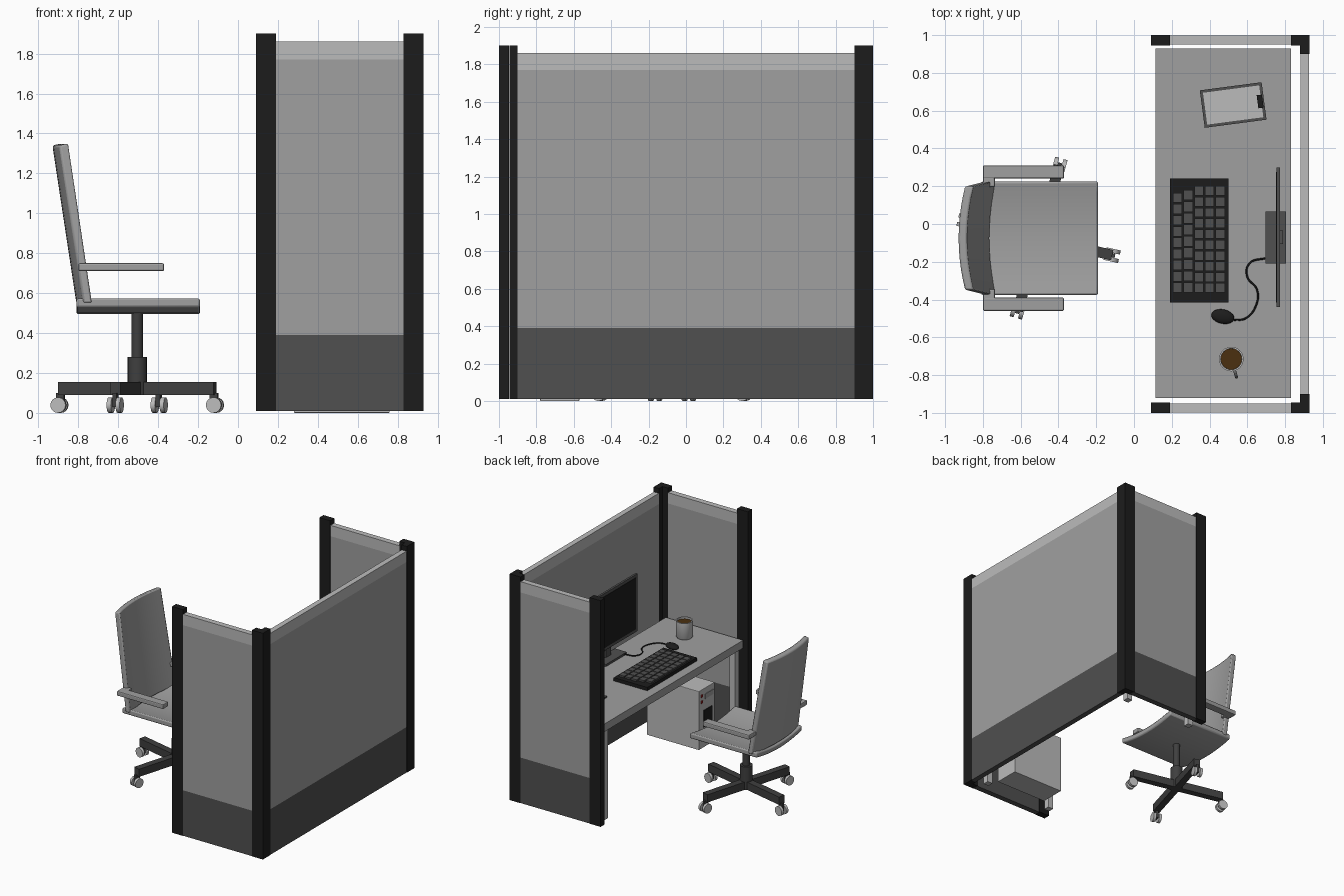
import bpy, bmesh, math
from mathutils import Matrix, Vector

if "Cube" in bpy.data.objects:
    bpy.data.objects.remove(bpy.data.objects["Cube"])


def material(name, r, g=None, b=None):
    m = bpy.data.materials.new(name)
    m.diffuse_color = (r, r if g is None else g, r if b is None else b, 1)
    m.use_nodes = True
    m.node_tree.nodes["Principled BSDF"].inputs["Base Color"].default_value = m.diffuse_color
    return m


BLACK = material("black", 0.012)
CHARCOAL = material("charcoal", 0.08)
STEEL = material("dark_grey", 0.05)
FABRIC = material("fabric", 0.35)
LIGHT = material("light_grey", 0.5)
BROWN = material("coffee_brown", 0.07, 0.03, 0.005)
RED = material("red", 0.4, 0.02, 0.02)


def finish(name, bm, mat=None, bevel=0, smooth=False):
    bmesh.ops.recalc_face_normals(bm, faces=bm.faces)
    me = bpy.data.meshes.new(name)
    bm.to_mesh(me)
    bm.free()
    ob = bpy.data.objects.new(name, me)
    bpy.context.collection.objects.link(ob)
    if mat:
        me.materials.append(mat)
    if bevel:
        mod = ob.modifiers.new("bevel", 'BEVEL')
        mod.width, mod.segments = bevel, 2
    if smooth:
        bpy.context.view_layer.objects.active = ob
        ob.select_set(True)
        bpy.ops.object.shade_smooth_by_angle(angle=math.radians(35))
        ob.select_set(False)
    return ob


def boxes(name, bounds, mat=None, bevel=0):
    """One object from boxes given as (x0, x1, y0, y1, z0, z1)."""
    bm = bmesh.new()
    for x0, x1, y0, y1, z0, z1 in bounds:
        mid = Vector((x0 + x1, y0 + y1, z0 + z1)) / 2
        size = Matrix.Diagonal((x1 - x0, y1 - y0, z1 - z0, 1))
        bmesh.ops.create_cube(bm, size=1, matrix=Matrix.Translation(mid) @ size)
    return finish(name, bm, mat, bevel)


def lathe(name, profile, mat=None, steps=24):
    """Spin an (r, z) profile around z."""
    bm = bmesh.new()
    vs = [bm.verts.new((r, 0, z)) for r, z in profile]
    es = [bm.edges.new(p) for p in zip(vs, vs[1:])]
    bmesh.ops.spin(bm, geom=vs + es, axis=(0, 0, 1), cent=(0, 0, 0),
                   angle=math.tau, steps=steps)
    bmesh.ops.remove_doubles(bm, verts=bm.verts, dist=1e-5)
    return finish(name, bm, mat, smooth=True)


def curved_slab(name, section, bend, cy, mat, n=10):
    """Sweep an (x, z, half_width) section along y, bowed by bend * u^2."""
    bm = bmesh.new()
    rings = []
    for i in range(n + 1):
        u = 2 * i / n - 1
        rings.append([bm.verts.new((x + bend[0] * u * u, cy + h * u, z + bend[1] * u * u))
                      for x, z, h in section])
    k = len(section)
    for a, b in zip(rings, rings[1:]):
        for j in range(k):
            bm.faces.new((a[j], a[(j + 1) % k], b[(j + 1) % k], b[j]))
    bm.faces.new(rings[0])
    bm.faces.new(rings[-1])
    ob = finish(name, bm, mat, smooth=True)
    mod = ob.modifiers.new("bevel", 'BEVEL')
    mod.width, mod.segments, mod.angle_limit = 0.01, 2, math.radians(40)
    return ob


def sided(s, x0, x1, y0, y1, z0, z1):
    return (x0, x1, min(s * y0, s * y1), max(s * y0, s * y1), z0, z1)


# Cubicle walls: three stacked bands, plus black posts
bands = [("kick", 0.01, 0.39, CHARCOAL), ("fabric", 0.39, 1.77, FABRIC), ("trim", 1.77, 1.86, LIGHT)]
for band, z0, z1, mat in bands:
    boxes("back_wall_" + band, [(0.882, 0.927, -0.91, 0.91, z0, z1)], mat)
    for side, s in (("left", 1), ("right", -1)):
        boxes(f"{side}_wall_{band}", [sided(s, 0.18, 0.84, 0.95, 0.997, z0, z1)], mat)
for side, s in (("left", 1), ("right", -1)):
    boxes(side + "_end_post", [sided(s, 0.09, 0.19, 0.945, 1, 0.01, 1.9)], BLACK)
    boxes(side + "_corner_post", [sided(s, 0.83, 0.93, 0.945, 1, 0.01, 1.9),
                                  sided(s, 0.88, 0.93, 0.9, 0.945, 0.01, 1.9)], BLACK)

# Desk
TOP = 0.83
boxes("desk_top", [(0.115, 0.83, -0.92, 0.93, 0.765, TOP)], FABRIC)
boxes("desk_legs", [(x - 0.025, x + 0.025, y - 0.025, y + 0.025, 0.01, 0.77)
                    for x in (0.16, 0.79) for y in (-0.865, 0.865)], LIGHT)

# Monitor
MY = -0.07
boxes("monitor_frame", [(0.755, 0.773, MY - 0.37, MY + 0.37, 0.92, 1.40)], CHARCOAL)
boxes("monitor_screen", [(0.752, 0.756, MY - 0.345, MY + 0.345, 0.945, 1.375)], BLACK)
boxes("monitor_stand", [(0.695, 0.805, MY - 0.14, MY + 0.135, TOP, TOP + 0.018),
                        (0.765, 0.79, MY - 0.035, MY + 0.035, TOP, 1.15)], CHARCOAL)

# Keyboard with staggered keys
boxes("keyboard", [(0.19, 0.50, -0.415, 0.24, TOP, TOP + 0.028)], BLACK)
keys = []
for row, (start, count) in enumerate([(0.165, 9), (0.18, 9), (0.2, 10), (0.2, 10), (0.2, 10)]):
    x = 0.206 + row * 0.0565
    pitch = (start + 0.37) / count
    for k in range(count):
        y = start - k * pitch
        keys.append((x, x + 0.049, y - pitch + 0.007, y, TOP + 0.02, TOP + 0.042))
boxes("keys", keys, CHARCOAL)

# Mouse and cord
bm = bmesh.new()
bmesh.ops.create_uvsphere(bm, u_segments=20, v_segments=12, radius=1)
mouse = finish("mouse", bm, BLACK, smooth=True)
mouse.scale, mouse.location = (0.062, 0.038, 0.022), (0.47, -0.49, TOP + 0.02)
mouse.rotation_euler.z = math.radians(-12)
cu = bpy.data.curves.new("mouse_cord", 'CURVE')
cu.dimensions, cu.bevel_depth, cu.bevel_resolution, cu.resolution_u = '3D', 0.005, 1, 6
path = [(0.53, -0.508), (0.59, -0.5), (0.65, -0.42), (0.65, -0.345),
        (0.6, -0.28), (0.61, -0.21), (0.7, -0.18)]
sp = cu.splines.new('BEZIER')
sp.bezier_points.add(len(path) - 1)
for p, (x, y) in zip(sp.bezier_points, path):
    p.co = (x, y, TOP + 0.01)
    p.handle_left_type = p.handle_right_type = 'AUTO'
cu.materials.append(BLACK)
bpy.context.collection.objects.link(bpy.data.objects.new("mouse_cord", cu))

# Mug of coffee
mug_at = (0.515, -0.715, TOP)
lathe("mug", [(0, 0), (0.058, 0), (0.065, 0.01), (0.065, 0.14), (0.056, 0.14), (0.054, 0.012), (0, 0.012)],
      LIGHT).location = mug_at
lathe("coffee", [(0, 0.125), (0.0555, 0.125)], BROWN).location = mug_at
bpy.ops.mesh.primitive_torus_add(major_radius=0.036, minor_radius=0.008, major_segments=20, minor_segments=8,
                                 location=(0.533, -0.777, TOP + 0.07),
                                 rotation=(math.pi / 2, 0, math.radians(-74)))
bpy.context.object.name = "mug_handle"
bpy.context.object.data.materials.append(LIGHT)

# Clipboard: board, paper, clip
for name, b, mat in (("clipboard", (-0.165, 0.165, -0.1, 0.1, 0, 0.012), CHARCOAL),
                     ("paper", (-0.15, 0.15, -0.085, 0.085, 0.01, 0.015), LIGHT),
                     ("clip", (0.13, 0.158, -0.035, 0.035, 0.01, 0.024), BLACK)):
    ob = boxes(name, [b], mat)
    ob.location, ob.rotation_euler.z = (0.525, 0.63, TOP), math.radians(7.5)

# Computer tower under the desk
boxes("tower_case", [(0.28, 0.76, -0.78, -0.57, 0, 0.49)], LIGHT, 0.004)
boxes("tower_grille", [(0.275, 0.285, -0.74, -0.63, 0.17, 0.31)], BLACK)
boxes("tower_drive", [(0.276, 0.285, -0.76, -0.65, 0.40, 0.44)], FABRIC)
boxes("tower_buttons", [(0.272, 0.285, -0.615, -0.595, z, z + 0.02) for z in (0.38, 0.43)], RED)

# Chair seat, back and arms
CX, CY = -0.505, -0.075
curved_slab("chair_seat", [(-0.81, 0.495, 0.3), (-0.19, 0.495, 0.3), (-0.19, 0.54, 0.3), (-0.81, 0.54, 0.3)],
            (0, 0.035), CY, FABRIC)
curved_slab("chair_back", [(-0.93, 1.34, 0.275), (-0.885, 1.35, 0.275), (-0.765, 0.55, 0.305), (-0.81, 0.55, 0.305)],
            (0.035, 0), CY, FABRIC)
for side, s in (("left", 1), ("right", -1)):
    arm = boxes(side + "_armrest", [sided(s, -0.8, -0.37, 0.315, 0.385, 0.71, 0.75),
                                    sided(s, -0.8, -0.735, 0.27, 0.33, 0.712, 0.748)], FABRIC, 0.008)
    arm.location.y = CY

# Chair column, four-legged base and casters
lathe("chair_column", [(0, 0.09), (0.048, 0.09), (0.048, 0.28), (0.028, 0.28), (0.028, 0.52), (0, 0.52)],
      STEEL, 20).location = (CX, CY, 0)
for i, deg in enumerate((-13, 74, 167, 254)):
    a = math.radians(deg)
    leg = boxes(f"base_leg_{i}", [(0, 0.4, -0.028, 0.028, 0.09, 0.155)], STEEL)
    leg.location, leg.rotation_euler.z = (CX, CY, 0), a
    fork = boxes(f"caster_fork_{i}", [(0.375, 0.415, -0.011, 0.011, 0.03, 0.1)], STEEL)
    fork.location, fork.rotation_euler.z = (CX, CY, 0), a
    bm = bmesh.new()
    for y in (-0.023, 0.023):
        bmesh.ops.create_cone(bm, cap_ends=True, segments=16, radius1=0.039, radius2=0.039, depth=0.022,
                              matrix=Matrix.Translation((0.4, y, 0.039)) @ Matrix.Rotation(math.pi / 2, 4, 'X'))
    wheels = finish(f"caster_wheels_{i}", bm, LIGHT, smooth=True)
    wheels.location, wheels.rotation_euler.z = (CX, CY, 0), a
